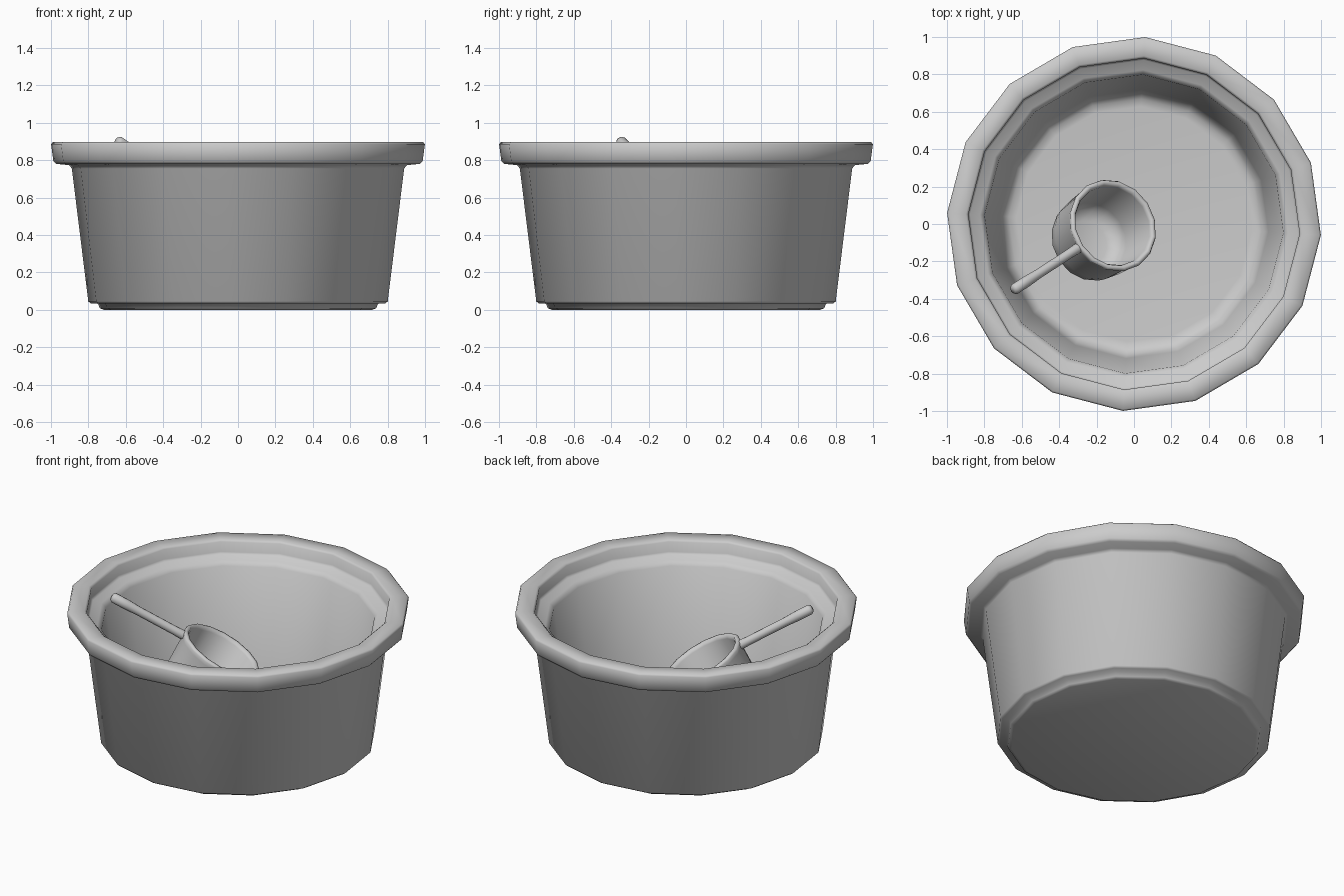
import bpy, bmesh
from math import sin, cos, pi, radians
from mathutils import Matrix, Vector

if "Cube" in bpy.data.objects:
    bpy.data.objects.remove(bpy.data.objects["Cube"])


def finish(name, bm):
    bmesh.ops.recalc_face_normals(bm, faces=bm.faces)
    mesh = bpy.data.meshes.new(name)
    bm.to_mesh(mesh)
    bm.free()
    ob = bpy.data.objects.new(name, mesh)
    bpy.context.collection.objects.link(ob)
    bpy.ops.object.select_all(action='DESELECT')
    bpy.context.view_layer.objects.active = ob
    ob.select_set(True)
    bpy.ops.object.shade_smooth_by_angle(angle=radians(65))
    return ob


def lathe(name, profile, sides, start=0.0, matrix=Matrix()):
    """Turn an (r, z) profile round z; both ends are capped."""
    bm = bmesh.new()
    rings = []
    for r, z in profile:
        rings.append([bm.verts.new((r * cos(start + 2 * pi * i / sides),
                                    r * sin(start + 2 * pi * i / sides), z))
                      for i in range(sides)])
    for a, b in zip(rings, rings[1:]):
        for i in range(sides):
            j = (i + 1) % sides
            bm.faces.new((a[i], a[j], b[j], b[i]))
    bm.faces.new(rings[0])
    bm.faces.new(rings[-1])
    bm.transform(matrix)
    return finish(name, bm)


# Tub: foot, tapered wall, thick rim, inner ledge, inner wall and floor
tub = [(0.72, 0), (0.74, 0.008), (0.75, 0.032), (0.79, 0.034), (0.802, 0.045),
       (0.89, 0.755), (0.905, 0.773), (0.975, 0.78), (0.989, 0.795),
       (1.001, 0.885), (0.992, 0.896), (0.90, 0.896), (0.887, 0.885),
       (0.889, 0.82), (0.878, 0.806), (0.825, 0.797),
       (0.80, 0.77), (0.72, 0.17), (0.70, 0.12), (0.67, 0.095), (0.63, 0.09)]
lathe("tub", tub, 16, radians(-3.4))

# Ladle frame: x along the handle, z out of the cup mouth
tilt = radians(30)
flat = Vector((-0.84, -0.545, 0)).normalized()
up = Vector((0, 0, 1))
ax = flat * cos(tilt) + up * sin(tilt)
az = -flat * sin(tilt) + up * cos(tilt)
ay = az.cross(ax)
frame = Matrix((ax, ay, az)).transposed().to_4x4()
frame.translation = (-0.11, -0.006, 0.565)

# Ladle cup: rounded base, rolled lip, hollow inside
cup = [(0.14, -0.39), (0.19, -0.365), (0.222, -0.31), (0.235, -0.24),
       (0.248, -0.03), (0.255, -0.008), (0.248, 0.006), (0.23, 0.006),
       (0.22, -0.015), (0.20, -0.27), (0.175, -0.325), (0.12, -0.345)]
lathe("ladle_cup", cup, 16, 0, frame)

# Ladle handle: slim rod with a rounded tip
handle = [(0.027, 0.235), (0.029, 0.26), (0.027, 0.30), (0.027, 0.55),
          (0.031, 0.62), (0.031, 0.71), (0.02, 0.725)]
lathe("ladle_handle", handle, 10, 0,
      frame @ Matrix.Translation((0, 0, -0.026)) @ Matrix.Rotation(pi / 2, 4, 'Y'))
